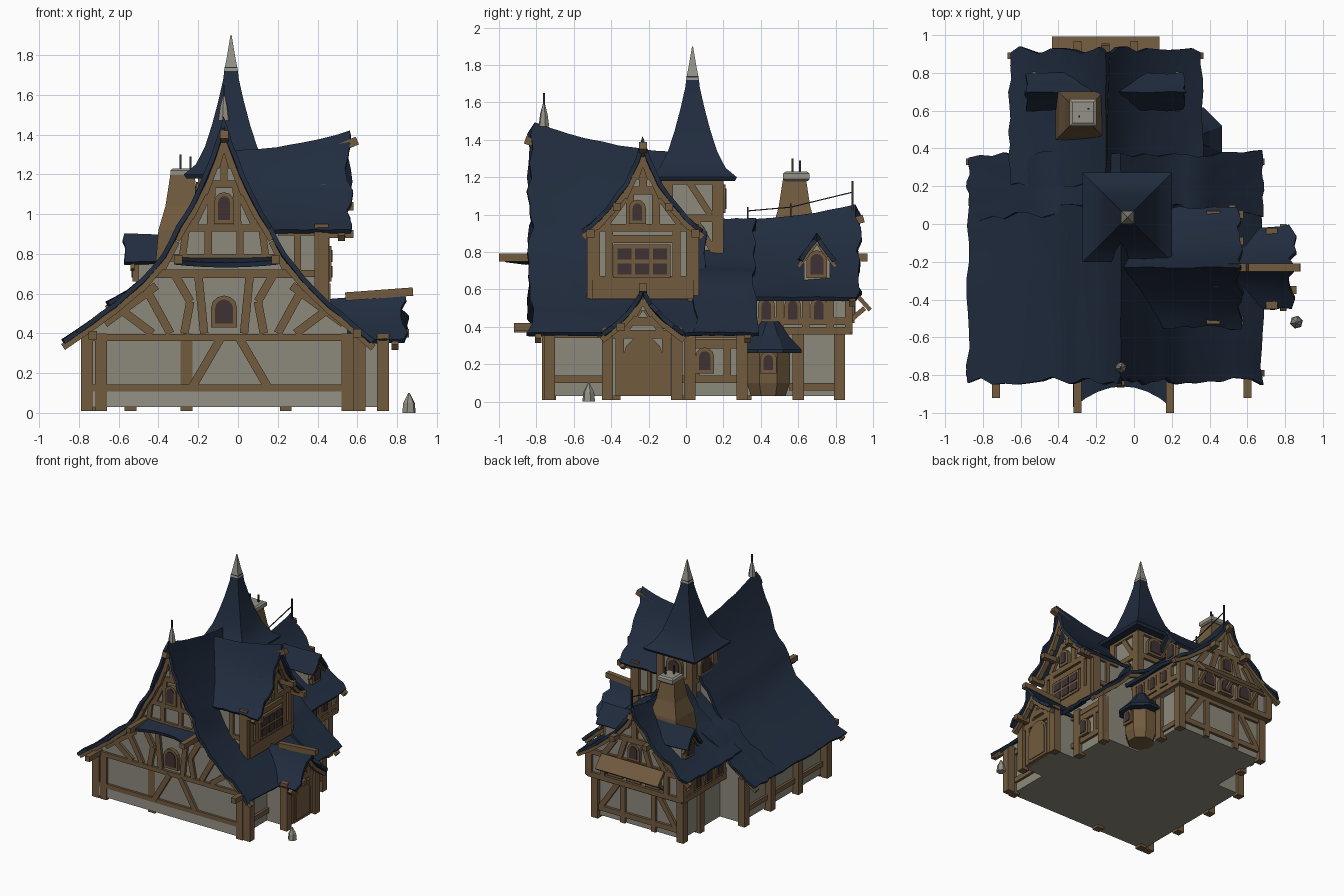
import bpy, bmesh, random
from math import sin, cos, pi, hypot
from mathutils import Vector, Matrix

random.seed(4)
if "Cube" in bpy.data.objects:
    bpy.data.objects.remove(bpy.data.objects["Cube"])


def material(name, r, g, b):
    m = bpy.data.materials.new(name)
    m.use_nodes = True
    m.diffuse_color = (r, g, b, 1)
    m.node_tree.nodes["Principled BSDF"].inputs["Base Color"].default_value = (r, g, b, 1)
    return m


NAVY = material("navy roof", .0145, .025, .048)
WOOD = material("brown wood", .165, .103, .049)
PLASTER = material("grey plaster", .265, .25, .2)
GLASS = material("dark window", .05, .032, .034)
STONE = material("pale stone", .3, .29, .24)
IRON = material("dark iron", .03, .03, .035)


def finish(name, bm, mat, fix=True):
    if fix:
        bmesh.ops.recalc_face_normals(bm, faces=bm.faces[:])
    mesh = bpy.data.meshes.new(name)
    bm.to_mesh(mesh)
    bm.free()
    mesh.materials.append(mat)
    ob = bpy.data.objects.new(name, mesh)
    bpy.context.collection.objects.link(ob)
    return ob


def sheet(name, bm):
    """Thick smooth roof covering made from an open surface that faces up."""
    for f in bm.faces:
        f.normal_update()
        if f.normal.z < 0:
            f.normal_flip()
    ob = finish(name, bm, NAVY, False)
    mod = ob.modifiers.new("thickness", "SOLIDIFY")
    mod.thickness, mod.offset = .024, -1
    smooth(ob)


def smooth(ob):
    bpy.ops.object.select_all(action='DESELECT')
    ob.select_set(True)
    bpy.context.view_layer.objects.active = ob
    for mod in list(ob.modifiers):
        bpy.ops.object.modifier_apply(modifier=mod.name)
    bpy.ops.object.shade_smooth_by_angle(angle=.6)


def beams(name, mat, items):
    """Square or flat bars, each given as start, end, width and depth."""
    bm = bmesh.new()
    for start, end, w, d in items:
        a, b = Vector(start), Vector(end)
        v = b - a
        turn = v.to_track_quat('Z', 'Y').to_matrix().to_4x4()
        size = Matrix.Diagonal((w, d, v.length, 1))
        bmesh.ops.create_cube(bm, size=1, matrix=Matrix.Translation((a + b) / 2) @ turn @ size)
    return finish(name, bm, mat)


def box(name, mat, x, y, z):
    return beams(name, mat, [((sum(x) / 2, sum(y) / 2, z[0]), (sum(x) / 2, sum(y) / 2, z[1]),
                              x[1] - x[0], y[1] - y[0])])


def place(axis, across, along, z):
    return Vector((across, along, z)) if axis == "y" else Vector((along, across, z))


class Gable:
    """A curved pitched roof with a sagging ridge, and the parts that follow it."""

    def __init__(self, name, axis, c, left, right, span, low0=0, low1=0):
        self.name, self.axis, self.c, self.span = name, axis, c, span
        self.sides = ((-1, left), (1, right))
        self.low0, self.low1 = low0, low1
        self.top, self.eave = left[0][1], left[-1][1]

    def at(self, off, s, z):
        t = (s - self.span[0]) / (self.span[1] - self.span[0])
        w = max(0, (z - self.eave) / (self.top - self.eave))
        z -= w * (self.low0 * (1 - t * t) + self.low1 * t * (2 - t))
        return place(self.axis, self.c + off, s, z)

    def boards(self, ragged=.022, steps=10):
        """One sheet with ragged ends and an uneven eave."""
        line = [(-o, z) for o, z in reversed(self.sides[0][1])] + self.sides[1][1][1:]
        fine = [line[0]]
        for p, q in zip(line, line[1:]):
            fine += [((p[0] + q[0]) / 2, (p[1] + q[1]) / 2), q]
        bm, rows = bmesh.new(), []
        for i, (o, z) in enumerate(fine):
            a = self.span[0] + random.uniform(-ragged, ragged)
            b = self.span[1] + random.uniform(-ragged, ragged)
            rim = ragged / 2 if i in (0, len(fine) - 1) else .003
            rows.append([bm.verts.new(self.at(o + random.uniform(-rim, rim), a + (b - a) * k / steps,
                                              z + random.uniform(-.003, .003))) for k in range(steps + 1)])
        for m, n in zip(rows, rows[1:]):
            for k in range(steps):
                bm.faces.new((m[k], m[k + 1], n[k + 1], n[k]))
        sheet(self.name + "_roof", bm)

    def edge(self, prof, limit):
        pts = [p for p in prof if p[0] < limit]
        for p, q in zip(prof, prof[1:]):
            if p[0] < limit <= q[0]:
                f = (limit - p[0]) / (q[0] - p[0])
                pts.append((limit, p[1] + f * (q[1] - p[1])))
        return pts

    def body(self, s0, s1, limits, base, steps=6):
        bm, rings = bmesh.new(), []
        left = self.edge(self.sides[0][1], limits[0])
        right = self.edge(self.sides[1][1], limits[1])
        for k in range(steps + 1):
            s = s0 + (s1 - s0) * k / steps
            ring = [place(self.axis, self.c - limits[0], s, base)]
            ring += [self.at(-o, s, z - .035) for o, z in reversed(left)]
            ring += [self.at(o, s, z - .035) for o, z in right[1:]]
            ring.append(place(self.axis, self.c + limits[1], s, base))
            rings.append([bm.verts.new(p) for p in ring])
        for r, t in zip(rings, rings[1:]):
            for i in range(len(r)):
                j = (i + 1) % len(r)
                bm.faces.new((r[i], r[j], t[j], t[i]))
        bm.faces.new(rings[0])
        bm.faces.new(rings[-1])
        finish(self.name + "_walls", bm, PLASTER)

    def barge(self, s, w=.035, inset=.032):
        """Boards set square below the roof edge at one end."""
        items = []
        for sign, prof in self.sides:
            for p, q in zip(prof, prof[1:]):
                drop = inset * hypot(q[0] - p[0], q[1] - p[1]) / (q[0] - p[0])
                items.append((self.at(sign * p[0], s, p[1] - drop), self.at(sign * q[0], s, q[1] - drop), w, w))
        beams(self.name + "_bargeboards", WOOD, items)


# Main hall, side gable, porch and rear wing
upper = [(0, 1.5), (.04, 1.36), (.1, 1.2), (.17, 1.06), (.24, .94), (.31, .8)]
east = [(.41, .68), (.54, .55), (.66, .45), (.75, .37)]
west = [(.42, .67), (.56, .55), (.68, .46), (.81, .37)]
hall = Gable("hall", "y", -.07, upper + west, upper + east, (-.83, .1), low1=.17)
hall.boards()
hall.body(-.75, .07, (.66, .62), .03)
hall.barge(-.79)
cap = [(0, .98), (.13, .85), (.28, .73)]
link = Gable("hall_rear", "y", -.07, cap + west, cap + east, (.04, .37))
link.boards()
link.body(.07, .33, (.66, .62), .03)
link.barge(.33)

prof = [(0, 1.42), (.04, 1.3), (.1, 1.17), (.18, 1.06), (.25, .98), (.32, .92)]
side = Gable("side_gable", "x", -.23, prof, prof, (-.07, .56), low0=.1)
side.boards()
side.body(-.02, .44, (.27, .27), .55)
side.barge(.52)

prof = [(0, .62), (.05, .53), (.12, .45), (.22, .37)]
porch = Gable("porch", "x", -.23, prof, prof, (.35, .84), low0=.05)
porch.boards()
porch.body(.4, .72, (.18, .18), .03)
porch.barge(.79)

prof = [(0, 1.06), (.07, .93), (.17, .81), (.29, .71), (.41, .62), (.51, .56)]
rear = Gable("rear_wing", "y", -.15, prof, prof, (.2, .92), low0=.09)
rear.boards()
rear.body(.25, .87, (.43, .43), .36)
rear.barge(.89)
box("rear_ground_floor", PLASTER, (-.54, .24), (.3, .82), (.03, .37))

prof = [(0, .9), (.04, .84), (.1, .76)]
small = Gable("rear_dormers", "x", .7, prof, prof, (-.57, .27))
small.boards(.012)
small.body(-.5, .2, (.07, .07), .62)
small.barge(.23, .02, .024)
small.barge(-.53, .02, .024)


# Timber frames, mirrored about each wall's middle
def timber(name, axis, plane, c, segs, w=.042):
    items = []
    for a, z, b, y in segs:
        for sign in (-1, 1):
            items.append((place(axis, c + sign * a, plane, z), place(axis, c + sign * b, plane, y), w, w))
    beams(name, WOOD, items)


timber("front_ground_frame", "y", -.75, -.1, [(0, .38, .64, .38), (0, .125, .64, .125)], .036)
timber("front_ground_braces", "y", -.75, -.04, [(.05, .37, .19, .13)])
timber("front_middle_frame", "y", -.75, -.07, [
    (0, .7, .36, .7), (.1, .4, .13, .7), (.2, .4, .17, .56), (.17, .56, .25, .7),
    (.27, .4, .38, .6), (.36, .4, .52, .52), (.34, .64, .6, .45)])
timber("front_upper_frame", "y", -.75, -.07, [
    (0, .78, .28, .78), (0, .93, .22, .93), (.08, .78, .08, .93), (.21, .78, .19, .93),
    (.07, .93, .06, 1.14), (.16, .93, .08, 1.1), (0, 1.15, .09, 1.15), (0, 1.15, 0, 1.36)], .036)
timber("side_gable_frame", "x", .44, -.23, [
    (0, .93, .27, .93), (0, .65, .27, .65), (.25, .55, .25, .95), (.18, .62, .18, .93), (0, .87, .2, .87),
    (.2, .95, .06, 1.14), (0, 1.13, .1, 1.13), (.07, .93, .07, 1.12), (0, 1.13, 0, 1.28)])
timber("porch_frame", "x", .72, -.23, [
    (0, .36, .18, .36), (.125, .03, .125, .37), (.1, .38, .02, .5), (0, .43, .09, .43)], .046)
timber("rear_upper_frame", "y", .87, -.15, [
    (0, .38, .43, .38), (0, .57, .43, .57), (.41, .37, .41, .6), (.29, .38, .29, .57),
    (0, .76, .18, .76), (.14, .58, .08, .76), (.28, .58, .18, .72), (0, .76, 0, .94)])
timber("rear_ground_frame", "y", .82, -.15, [
    (0, .1, .38, .1), (0, .35, .38, .35), (.14, .03, .14, .36), (.35, .1, .18, .35)])
for name, x in (("east", .28), ("west", -.58)):
    beams("rear_%s_rails" % name, WOOD,
          [((x, .33, z), (x, .88, z), .04, .04) for z in (.38, .43, .56)]
          + [((x, y, .37), (x, y, .58), .04, .04) for y in (.36, .5, .64, .77, .87)])
beams("rear_ground_east_rail", WOOD, [((.24, .55, .08), (.24, .82, .08), .03, .04)])
for name, x in (("east", .55), ("west", -.73)):
    beams("hall_%s_rails" % name, WOOD, [((x, -.75, z), (x, .33, z), .04, .04) for z in (.12, .36)])
beams("hall_east_panel_frame", WOOD, [((.55, .02, .31), (.55, .32, .31), .04, .05),
                                      ((.55, .03, .3), (.55, .06, .13), .03, .03),
                                      ((.55, .22, .13), (.55, .22, .3), .04, .04)])
for name, y in (("front", -.5), ("rear", .04)):
    beams("side_gable_%s_frame" % name, WOOD, [((.28, y, .7), (.44, y, .7), .035, .035),
                                               ((.2, y, .91), (.44, y, .91), .035, .035),
                                               ((.3, y, .6), (.3, y, .92), .035, .035)])

# Posts
posts = [(-.76, -.74), (-.69, -.74), (-.26, -.725), (.55, -.74), (.61, -.73), (-.75, -.38), (-.75, -.02),
         (-.75, .32), (.55, .3), (.55, .02), (.73, -.42), (.73, -.05), (-.54, .82), (.24, .82), (.24, .6),
         (-.54, .6)]
beams("corner_posts", WOOD, [((x, y, .01), (x, y, .4), .06, .06) for x, y in posts])
beams("side_gable_posts", WOOD, [((.42, y, .53), (.42, y, .95), .07, .06) for y in (-.5, .04)])
box("side_gable_sill", WOOD, (.3, .465), (-.5, .04), (.55, .65))
box("front_plinth", STONE, (-.74, .56), (-.765, -.74), (.03, .11))

# Roof beam ends
ends = [((-.07, -.86, 1.4), (-.07, -.77, 1.37)), ((.46, -.23, 1.31), (.6, -.23, 1.37)),
        ((-.3, -1, .77), (-.3, -.75, .77)), ((.19, -1, .77), (.19, -.75, .77)),
        ((-.73, -.92, .39), (-.73, -.74, .39)), ((.6, -.92, .4), (.6, -.74, .4)),
        ((.54, -.23, .585), (.88, -.23, .61)), ((.72, -.35, .4), (.86, -.35, .4)),
        ((-.15, .85, .95), (-.15, .95, .98)), ((0, .85, .77), (0, .97, .77)),
        ((-.3, .85, .77), (-.3, .97, .77))]
ends += [((.45, -.23 + s * a, z), (.58, -.23 + s * a, z)) for s in (-1, 1) for a, z in ((.14, 1.04), (.28, .9))]
beams("roof_beam_ends", WOOD, [(a, b, .042, .042) for a, b in ends])

# Front pent roof, hollow in plan, and rear awning
bm, rows = bmesh.new(), []
for k in range(9):
    u = k / 4 - 1
    x = -.06 + .26 * u
    rows.append([bm.verts.new((x, -.74, .785)), bm.verts.new((x, -.86 - .11 * u * u, .755 + .015 * u * u))])
for m, n in zip(rows, rows[1:]):
    bm.faces.new((m[0], m[1], n[1], n[0]))
sheet("front_pent_roof", bm)
beams("rear_awning", WOOD, [((-.15, .9, .585), (-.15, .985, .49), .57, .022)])
beams("rear_awning_brackets", WOOD, [((x, .86, .42), (x, .955, .5), .025, .025) for x in (-.4, -.15, .1)])


# Windows and doors: wooden surround with a thin arched pane on it
def window(name, axis, plane, out, a, z, w, h, pane=GLASS, arch=True):
    for part, mat, grow, depth in (("frame", WOOD, .02, .03), ("pane", pane, 0, .036)):
        r, low, high = w / 2 + grow, z - grow, z + h + grow
        rise = min(r, h / 2) if arch else 0
        line = [(-r, low), (r, low)]
        line += [(r * cos(pi * i / 6), high - rise + rise * sin(pi * i / 6)) for i in range(7)] if arch else \
            [(r, high), (-r, high)]
        bm = bmesh.new()
        near = [bm.verts.new(place(axis, a + o, plane + out * depth, t)) for o, t in line]
        far = [bm.verts.new(place(axis, a + o, plane - out * .01, t)) for o, t in line]
        for i in range(len(line)):
            bm.faces.new((near[i - 1], near[i], far[i], far[i - 1]))
        bm.faces.new(near)
        bm.faces.new(far)
        finish(name + "_" + part, bm, mat)


window("front_middle_window", "y", -.75, -1, -.07, .45, .09, .12)
window("front_upper_window", "y", -.75, -1, -.07, .97, .06, .12)
for i in range(3):
    for z in (.68, .76):
        window("side_gable_window", "x", .44, 1, -.33 + i * .095, z, .075, .06, arch=False)
window("side_gable_top_window", "x", .44, 1, -.26, .97, .05, .09)
window("porch_door", "x", .72, 1, -.23, .05, .17, .28, WOOD)
window("hall_east_window", "x", .55, 1, .1, .17, .06, .1)
window("rear_dormer_window", "x", .2, 1, .7, .68, .07, .11)
window("rear_dormer_west_window", "x", -.5, -1, .7, .68, .07, .11)
for y in (.43, .57, .71):
    window("rear_east_window", "x", .27, 1, y, .44, .05, .1)
    window("rear_west_window", "x", -.58, -1, y, .44, .05, .1)
for x in (-.32, -.15, .02):
    window("rear_window", "y", .87, 1, x, .44, .09, .1)
window("rear_top_window", "y", .87, 1, -.15, .62, .07, .1)


# Tapered shapes built from stacked rings of (radius, height)
def stack(name, mat, x, y, rings, sides=4, turn=pi / 4):
    bm, loops = bmesh.new(), []
    for r, z in rings:
        circle = bmesh.ops.create_circle(bm, radius=r, segments=sides,
                                         matrix=Matrix.Translation((x, y, z)) @ Matrix.Rotation(turn, 4, 'Z'))
        loops.append(circle["verts"])
    for a, b in zip(loops, loops[1:]):
        for i in range(sides):
            j = (i + 1) % sides
            bm.faces.new((a[i], a[j], b[j], b[i]))
    bm.faces.new(loops[0])
    bm.faces.new(loops[-1])
    return finish(name, bm, mat)


# Tower
box("tower_walls", PLASTER, (-.18, .11), (-.11, .18), (.65, 1.22))
beams("tower_posts", WOOD, [((x, y, .65), (x, y, 1.21), .06, .06) for x in (-.17, .1) for y in (-.1, .17)])
beams("tower_rails", WOOD, [((x, -.1, z), (x, .17, z), .04, .04) for x in (-.18, .11) for z in (.98, 1.18)]
      + [((-.17, y, z), (.1, y, z), .04, .04) for y in (-.11, .18) for z in (.98, 1.18)])
beams("tower_east_braces", WOOD, [((.11, .15, .8), (.11, .05, .97), .035, .035),
                                  ((.11, .02, 1.17), (.11, .13, 1.0), .035, .035)])
for name, axis, plane, out, a in (("west", "x", -.18, -1, .035), ("rear", "y", .18, 1, -.035)):
    window("tower_%s_window" % name, axis, plane, out, a, 1.03, .1, .11)
smooth(stack("tower_roof", NAVY, -.035, .035, [
    (.32, 1.18), (.335, 1.2), (.25, 1.25), (.185, 1.34), (.135, 1.45), (.09, 1.57), (.055, 1.68), (.045, 1.74)]))
stack("tower_finial", STONE, -.035, .035, [(.05, 1.72), (.03, 1.79), (.004, 1.9)])

# Corner bay, chimney and loose stone
stack("bay_walls", WOOD, .3, .44, [(.1, .03), (.125, .1), (.125, .3)], 8, pi / 8)
stack("bay_roof", NAVY, .3, .45, [(.18, .26), (.18, .28), (.11, .35), (.05, .43)], 8, pi / 8)
window("bay_window", "x", .405, 1, .44, .17, .05, .08)
stack("chimney", WOOD, -.28, .58, [(.19, .75), (.17, .92), (.12, 1.04), (.085, 1.2)])
stack("chimney_cap", STONE, -.27, .59, [(.085, 1.18), (.1, 1.19), (.1, 1.22), (.08, 1.23)])
stack("loose_stone", STONE, .86, -.52, [(.035, 0), (.03, .05), (.004, .1)], 6)

# Thin ironwork on the ridges
spikes = [(-.07, -.76, 1.45, 1.65), (-.13, .89, 1.0, 1.18), (-.29, .57, 1.22, 1.3), (-.24, .61, 1.22, 1.29),
          (-.14, .33, .95, 1.04), (-.14, .56, .96, 1.06)]
beams("iron_spikes", IRON, [((x, y, a), (x, y, b), .01, .01) for x, y, a, b in spikes])
beams("ridge_chain", IRON, [((-.14, .33, 1.02), (-.14, .56, 1.04), .006, .006),
                            ((-.14, .56, 1.04), (-.13, .89, 1.12), .006, .006)])
stack("front_ridge_finial", STONE, -.07, -.76, [(.03, 1.47), (.02, 1.54), (.004, 1.6)], 6)
